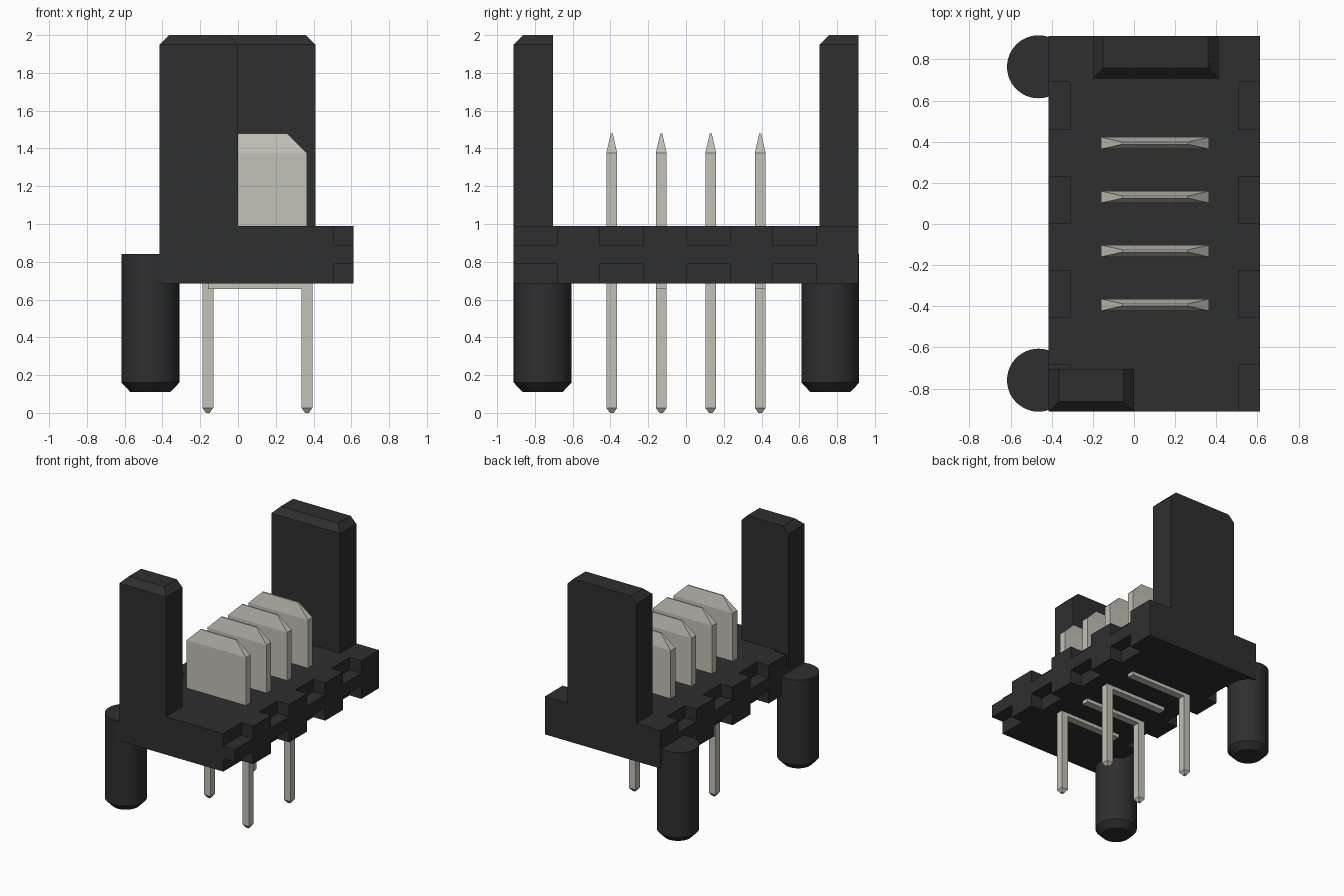
import bpy
import bmesh
import math

cube = bpy.data.objects.get("Cube")
if cube:
    bpy.data.objects.remove(cube, do_unlink=True)


def material(name, colour):
    mat = bpy.data.materials.new(name)
    mat.use_nodes = True
    mat.diffuse_color = colour
    mat.node_tree.nodes["Principled BSDF"].inputs["Base Color"].default_value = colour
    return mat


black = material("black plastic", (0.028, 0.028, 0.028, 1))
metal = material("pale metal", (0.54, 0.54, 0.47, 1))


def stack(bm, rings):
    """Closed solid through rectangles (x0, x1, y0, y1, z) from bottom to top."""
    loops = [[bm.verts.new(p) for p in ((x0, y0, z), (x1, y0, z), (x1, y1, z), (x0, y1, z))]
             for x0, x1, y0, y1, z in rings]
    bm.faces.new(loops[0][::-1])
    bm.faces.new(loops[-1])
    for low, high in zip(loops, loops[1:]):
        for i in range(4):
            j = (i + 1) % 4
            bm.faces.new((low[i], low[j], high[j], high[i]))


def make(name, bm, mat):
    mesh = bpy.data.meshes.new(name)
    bm.to_mesh(mesh)
    bm.free()
    obj = bpy.data.objects.new(name, mesh)
    bpy.context.collection.objects.link(obj)
    mesh.materials.append(mat)
    return obj


def solid(name, mat, *stacks):
    bm = bmesh.new()
    for rings in stacks:
        stack(bm, rings)
    return make(name, bm, mat)


def combine(target, tool, operation):
    mod = target.modifiers.new(operation, 'BOOLEAN')
    mod.operation = operation
    mod.solver = 'EXACT'
    mod.object = tool
    bpy.context.view_layer.objects.active = target
    bpy.ops.object.modifier_apply(modifier=mod.name)
    bpy.data.objects.remove(tool, do_unlink=True)


# Base slab
LEFT, RIGHT, FRONT, BACK = -0.415, 0.612, -0.912, 0.914
BOTTOM, TOP = 0.685, 0.99
housing = solid("housing", black,
                [(LEFT, RIGHT, FRONT, BACK, BOTTOM), (LEFT, RIGHT, FRONT, BACK, TOP)])

# Notches along both long sides, above and below a thin middle rib
notches = []
for k in range(4):
    y0 = FRONT + 0.457 * k - (0.1 if k == 0 else 0)
    y1 = FRONT + 0.457 * k + 0.23
    for x0, x1 in ((LEFT - 0.1, LEFT + 0.104), (RIGHT - 0.104, RIGHT + 0.1)):
        for z0, z1 in ((BOTTOM - 0.1, BOTTOM + 0.104), (TOP - 0.1, TOP + 0.1)):
            notches.append([(x0, x1, y0, y1, z0), (x0, x1, y0, y1, z1)])
cutter = solid("notch_cutter", black, *notches)
cutter.hide_render = True
combine(housing, cutter, 'DIFFERENCE')

# Upright end walls, chamfered on the ends and on the front side
for x0, x1, y0, y1 in ((LEFT, 0.0, FRONT, -0.705), (-0.2, 0.41, 0.708, BACK)):
    c = 0.05
    wall = solid("wall", black, [(x0, x1, y0, y1, BOTTOM), (x0, x1, y0, y1, 2 - c),
                                 (x0 + c, x1 - c, y0 + c, y1, 2)])
    combine(housing, wall, 'UNION')

# Clean coplanar seams
bm = bmesh.new()
bm.from_mesh(housing.data)
bmesh.ops.remove_doubles(bm, verts=bm.verts, dist=0.0005)
bmesh.ops.dissolve_limit(bm, angle_limit=math.radians(1), verts=bm.verts, edges=bm.edges)
bm.to_mesh(housing.data)
bm.free()

# Locating posts with chamfered lower ends
for name, y in (("front_post", -0.759), ("back_post", 0.764)):
    bm = bmesh.new()
    for r_low, r_high, z0, z1 in ((0.105, 0.153, 0.11, 0.16), (0.153, 0.153, 0.16, 0.84)):
        part = bmesh.ops.create_cone(bm, cap_ends=True, segments=48, radius1=r_low,
                                     radius2=r_high, depth=z1 - z0)
        bmesh.ops.translate(bm, verts=part["verts"], vec=(-0.464, y, (z0 + z1) / 2))
    # Remove the two caps at the joint and weld
    inner = [f for f in bm.faces if len(f.verts) > 4 and abs(f.calc_center_median().z - 0.16) < 0.01]
    bmesh.ops.delete(bm, geom=inner, context='FACES_ONLY')
    bmesh.ops.remove_doubles(bm, verts=bm.verts, dist=0.001)
    post = make(name, bm, black)
    bpy.ops.object.select_all(action='DESELECT')
    post.select_set(True)
    bpy.context.view_layer.objects.active = post
    bpy.ops.object.shade_smooth_by_angle(angle=math.radians(30))

# Contacts: wide pointed blade above, one narrow leg below on alternating sides
T = 0.029
for k in range(4):
    y = -0.393 + 0.262 * k
    x = 0.365 if k % 2 == 0 else -0.16
    solid(f"blade_{k + 1}", metal,
          [(-0.16, 0.365, y - T, y + T, 0.657), (-0.16, 0.365, y - T, y + T, 1.375),
           (-0.055, 0.26, y - 0.005, y + 0.005, 1.48)])
    solid(f"leg_{k + 1}", metal,
          [(x - 0.01, x + 0.01, y - 0.01, y + 0.01, 0), (x - T, x + T, y - T, y + T, 0.027),
           (x - T, x + T, y - T, y + T, 0.7)])
